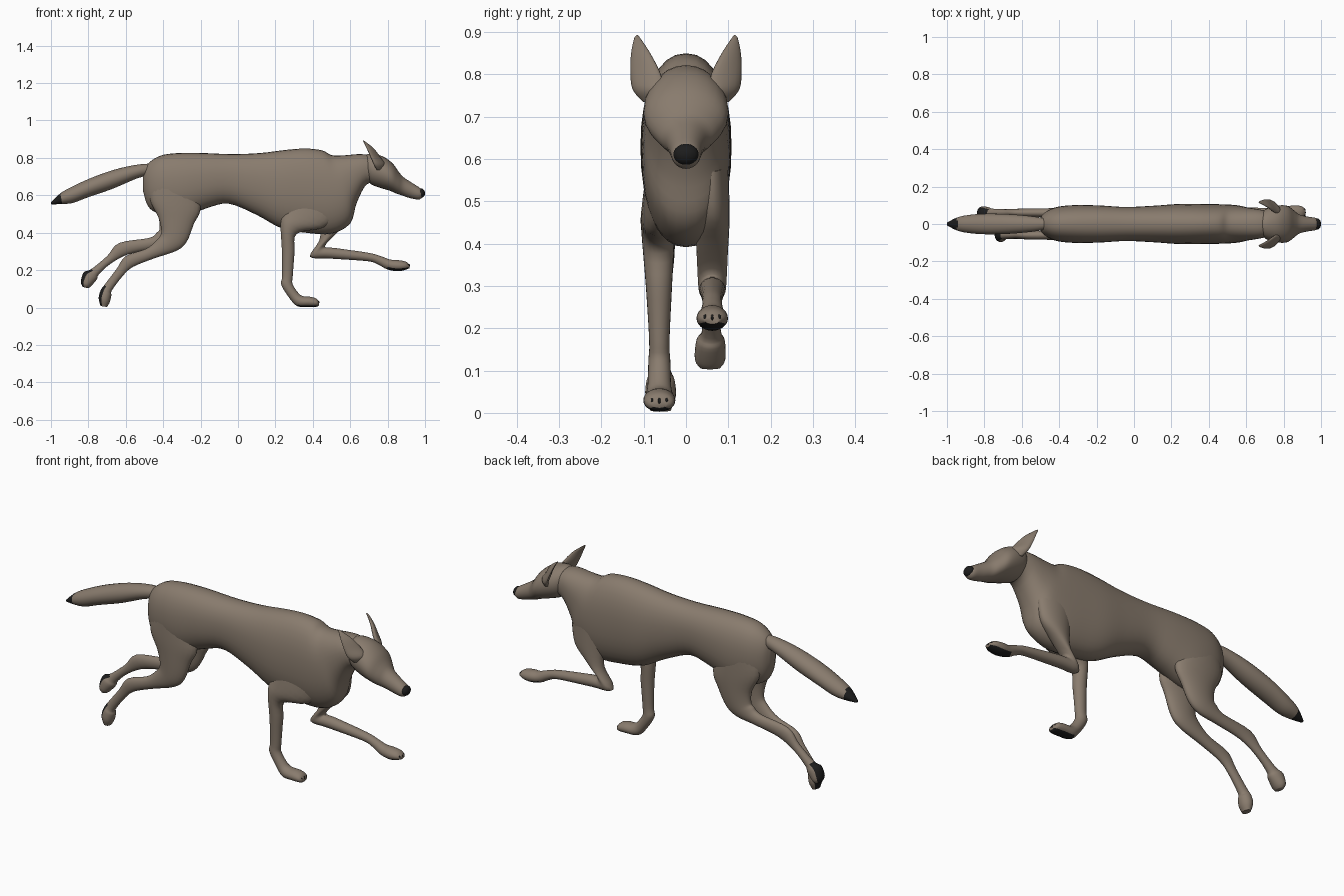
import bpy, bmesh, math
from mathutils import Vector


def material(name, rgb):
    m = bpy.data.materials.new(name)
    m.diffuse_color = (*rgb, 1)
    return m


FUR = material("taupe_fur", (0.25, 0.2, 0.155))
DARK = material("black_tips", (0.012, 0.012, 0.012))


def finish(bm, name, mats):
    bmesh.ops.recalc_face_normals(bm, faces=bm.faces[:])
    me = bpy.data.meshes.new(name)
    bm.to_mesh(me)
    bm.free()
    for m in mats:
        me.materials.append(m)
    ob = bpy.data.objects.new(name, me)
    bpy.context.collection.objects.link(ob)
    bpy.ops.object.select_all(action='DESELECT')
    ob.select_set(True)
    bpy.context.view_layer.objects.active = ob
    bpy.ops.object.shade_smooth_by_angle(angle=math.radians(55))
    return ob


def spline(a, b, c, d, t):
    return 0.5 * (2 * b + (c - a) * t + (2 * a - 5 * b + 4 * c - d) * t * t
                  + (3 * b - a - 3 * c + d) * t ** 3)


def side(rows):
    """Rows of (x, z of one edge, x, z of other edge, centre y, half width)."""
    return [(Vector((a, y, b)), Vector((c, y, d)), Vector((0, w, 0)))
            for a, b, c, d, y, w in rows]


def loft(name, sections, power=1.0, dark=None, seg=24, steps=4):
    """Smooth skin over oval sections; dark(section, height, x) picks dark faces."""
    n = len(sections)
    rings = []
    for i in range(n - 1):
        ids = [max(i - 1, 0), i, i + 1, min(i + 2, n - 1)]
        for s in range(steps):
            rings.append([spline(*[sections[j][k] for j in ids], s / steps)
                          for k in range(3)])
    rings.append(list(sections[-1]))
    bm = bmesh.new()
    grid = []
    for p, q, w in rings:
        row = []
        for k in range(seg):
            a = 2 * math.pi * k / seg
            c, s = (math.copysign(abs(v) ** power, v)
                    for v in (math.cos(a), math.sin(a)))
            row.append(bm.verts.new((p + q) / 2 + (p - q) / 2 * c + w * s))
        grid.append(row)
    for i in range(len(grid) - 1):
        for k in range(seg):
            j = (k + 1) % seg
            f = bm.faces.new((grid[i][k], grid[i][j], grid[i + 1][j], grid[i + 1][k]))
            height = math.cos(2 * math.pi * (k + 0.5) / seg)
            if dark and dark((i + 0.5) / steps, height, f.calc_center_median().x):
                f.material_index = 1
    bm.faces.new(grid[0])
    end = bm.faces.new(grid[-1])
    if dark and dark(n, 0, end.calc_center_median().x):
        end.material_index = 1
    return finish(bm, name, [FUR, DARK])


def ball(name, centre, radii, mat):
    bm = bmesh.new()
    bmesh.ops.create_uvsphere(bm, u_segments=16, v_segments=10, radius=1)
    for v in bm.verts:
        v.co = Vector(centre) + Vector(v.co[i] * radii[i] for i in range(3))
    return finish(bm, name, [mat])


# Torso and neck, rump to nape
loft("torso", side([
    (-.507, .71, -.507, .62, 0, .02), (-.485, .765, -.48, .54, 0, .057),
    (-.42, .81, -.42, .50, 0, .088), (-.33, .825, -.31, .48, 0, .101),
    (-.20, .826, -.17, .53, 0, .099), (-.03, .82, -.05, .555, 0, .091),
    (.12, .826, .10, .495, 0, .098), (.25, .842, .23, .425, 0, .107),
    (.36, .85, .36, .40, 0, .107), (.45, .84, .50, .395, 0, .105),
    (.50, .815, .60, .45, 0, .100), (.56, .813, .635, .56, 0, .09),
    (.66, .82, .69, .66, 0, .077), (.74, .805, .76, .66, 0, .06)]),
    power=.9, seg=32)

# Head with tapering snout, and nose
loft("head", side([
    (.67, .80, .69, .69, 0, .05), (.70, .822, .71, .66, 0, .08),
    (.77, .81, .76, .64, 0, .098), (.825, .772, .81, .625, 0, .098),
    (.86, .725, .845, .61, 0, .075), (.885, .697, .88, .598, 0, .052),
    (.93, .667, .92, .585, 0, .04), (.975, .638, .965, .577, 0, .033),
    (.99, .62, .985, .588, 0, .02)]))
ball("nose", (.98, 0, .611), (.02, .03, .025), DARK)

# Ears: flat cupped leaves, mirrored
EAR = [((.745, .100, .735), (.765, .070, .735), .010),
       ((.728, .125, .765), (.785, .058, .765), .016),
       ((.708, .131, .81), (.762, .060, .80), .014),
       ((.690, .129, .85), (.725, .085, .85), .010),
       ((.672, .122, .885), (.682, .108, .885), .005),
       ((.667, .116, .893), (.669, .114, .893), .002)]
for name, s in (("left_ear", 1), ("right_ear", -1)):
    rows = []
    for outer, inner, thick in EAR:
        p, q = (Vector((v[0], v[1] * s, v[2])) for v in (outer, inner))
        rows.append((p, q, (p - q).cross(Vector((0, 0, 1))).normalized() * thick))
    loft(name, rows, seg=16)

# Bushy tail with dark tip
loft("tail", side([
    (-.44, .77, -.46, .71, 0, .025), (-.53, .765, -.54, .69, 0, .04),
    (-.65, .74, -.67, .635, 0, .052), (-.78, .695, -.80, .59, 0, .055),
    (-.89, .645, -.88, .56, 0, .048), (-.95, .61, -.94, .553, 0, .035),
    (-1.0, .562, -.998, .552, 0, .008)]),
    dark=lambda i, h, x: x < -.945, steps=6)

# Standing foreleg with dark pad
loft("right_front_leg", side([
    (.55, .52, .30, .65, -.06, .03), (.46, .43, .25, .52, -.066, .04),
    (.315, .395, .228, .45, -.066, .039), (.303, .30, .235, .30, -.064, .031),
    (.293, .17, .236, .17, -.063, .024), (.292, .125, .232, .12, -.063, .026),
    (.325, .075, .275, .05, -.063, .028), (.35, .06, .315, .008, -.063, .035),
    (.39, .057, .37, .003, -.063, .038), (.42, .047, .42, .004, -.063, .034),
    (.433, .03, .433, .012, -.063, .018)]),
    dark=lambda i, h, x: i > 7 and h < -.7)

# Raised foreleg with dark pad
loft("left_front_leg", side([
    (.62, .57, .42, .62, .06, .04), (.60, .47, .44, .46, .062, .041),
    (.53, .40, .435, .36, .062, .037), (.465, .328, .385, .272, .062, .033),
    (.52, .318, .49, .262, .062, .03), (.70, .292, .69, .248, .062, .024),
    (.77, .272, .745, .232, .062, .024), (.815, .256, .795, .205, .062, .03),
    (.85, .254, .85, .194, .062, .037), (.895, .246, .89, .20, .062, .034),
    (.918, .228, .916, .21, .062, .018)]),
    dark=lambda i, h, x: i > 7 and h < -.6)

# Trailing hind legs: shared thigh, then each lower leg; pads face backwards
def thigh(s):
    return [(-.25, .70, -.45, .70, .05 * s, .045),
            (-.20, .54, -.47, .58, .055 * s, .044),
            (-.235, .45, -.425, .48, .06 * s, .037)]


hind_pad = lambda i, h, x: i > 8 and h < -.6
loft("right_hind_leg", side(thigh(-1) + [
    (-.275, .35, -.41, .405, -.06, .033), (-.33, .303, -.43, .365, -.06, .029),
    (-.45, .262, -.49, .315, -.06, .024), (-.56, .218, -.60, .275, -.06, .022),
    (-.615, .17, -.65, .205, -.06, .019), (-.675, .09, -.715, .12, -.06, .023),
    (-.677, .065, -.735, .09, -.06, .033), (-.685, .03, -.745, .05, -.06, .036),
    (-.70, .003, -.735, .008, -.06, .024)]), dark=hind_pad)
loft("left_hind_leg", side(thigh(1) + [
    (-.28, .37, -.42, .42, .06, .033), (-.34, .33, -.435, .40, .06, .029),
    (-.45, .312, -.475, .372, .06, .024), (-.585, .285, -.635, .345, .06, .022),
    (-.68, .235, -.70, .275, .06, .019), (-.745, .175, -.785, .205, .06, .023),
    (-.755, .15, -.825, .188, .058, .034), (-.785, .115, -.84, .138, .057, .036),
    (-.80, .103, -.83, .11, .057, .024)]), dark=hind_pad)

# Small claws on the front paws
for paw, x, y, z in (("right", .428, -.063, .028), ("left", .912, .062, .225)):
    for k in (-1, 0, 1):
        ball(f"{paw}_claw_{k + 2}", (x - abs(k) * .003, y + k * .017, z),
             (.008, .004, .008), DARK)
